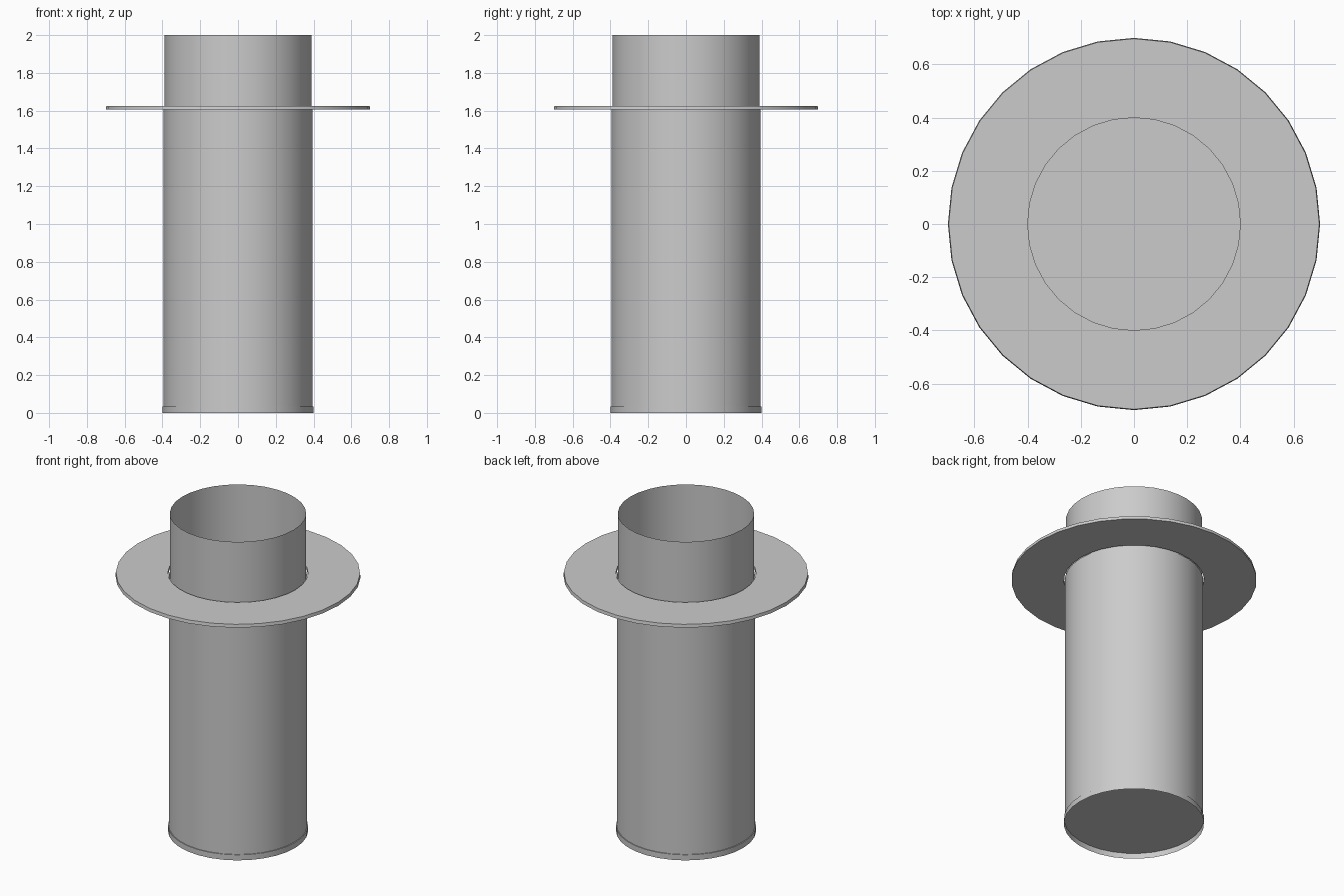
import bpy, bmesh, math

if "Cube" in bpy.data.objects:
    bpy.data.objects.remove(bpy.data.objects["Cube"])

SIDES = 32


def lathe(name, profile, closed=False):
    """Revolve (radius, z) points around z; radius 0 makes a pole."""
    bm = bmesh.new()
    rings = []
    for r, z in profile:
        if r == 0:
            rings.append([bm.verts.new((0, 0, z))] * SIDES)
        else:
            rings.append([bm.verts.new((r * math.cos(2 * math.pi * i / SIDES),
                                        r * math.sin(2 * math.pi * i / SIDES), z))
                          for i in range(SIDES)])
    pairs = list(zip(rings, rings[1:]))
    if closed:
        pairs.append((rings[-1], rings[0]))
    for a, b in pairs:
        for i in range(SIDES):
            j = (i + 1) % SIDES
            quad = dict.fromkeys((a[i], a[j], b[j], b[i]))
            bm.faces.new(list(quad))
    mesh = bpy.data.meshes.new(name)
    bm.to_mesh(mesh)
    bm.free()
    obj = bpy.data.objects.new(name, mesh)
    bpy.context.collection.objects.link(obj)
    bpy.ops.object.select_all(action='DESELECT')
    obj.select_set(True)
    bpy.context.view_layer.objects.active = obj
    bpy.ops.object.shade_smooth_by_angle(angle=math.radians(30))
    return obj


# shallow base cap, open underneath, with the floor at its top
lathe("base_cap", [(0.4, 0), (0.4, 0.035), (0, 0.035)])

# thin open tube running the full height
lathe("inner_tube", [(0.389, 0.035), (0.389, 2.0)])

# thin sleeve around it, up to the flange
lathe("outer_sleeve", [(0.395, 0.035), (0.395, 1.605)])

# flat ring flange
lathe("flange", [(0.4, 1.605), (0.7, 1.605), (0.697, 1.625), (0.4, 1.625)], closed=True)
